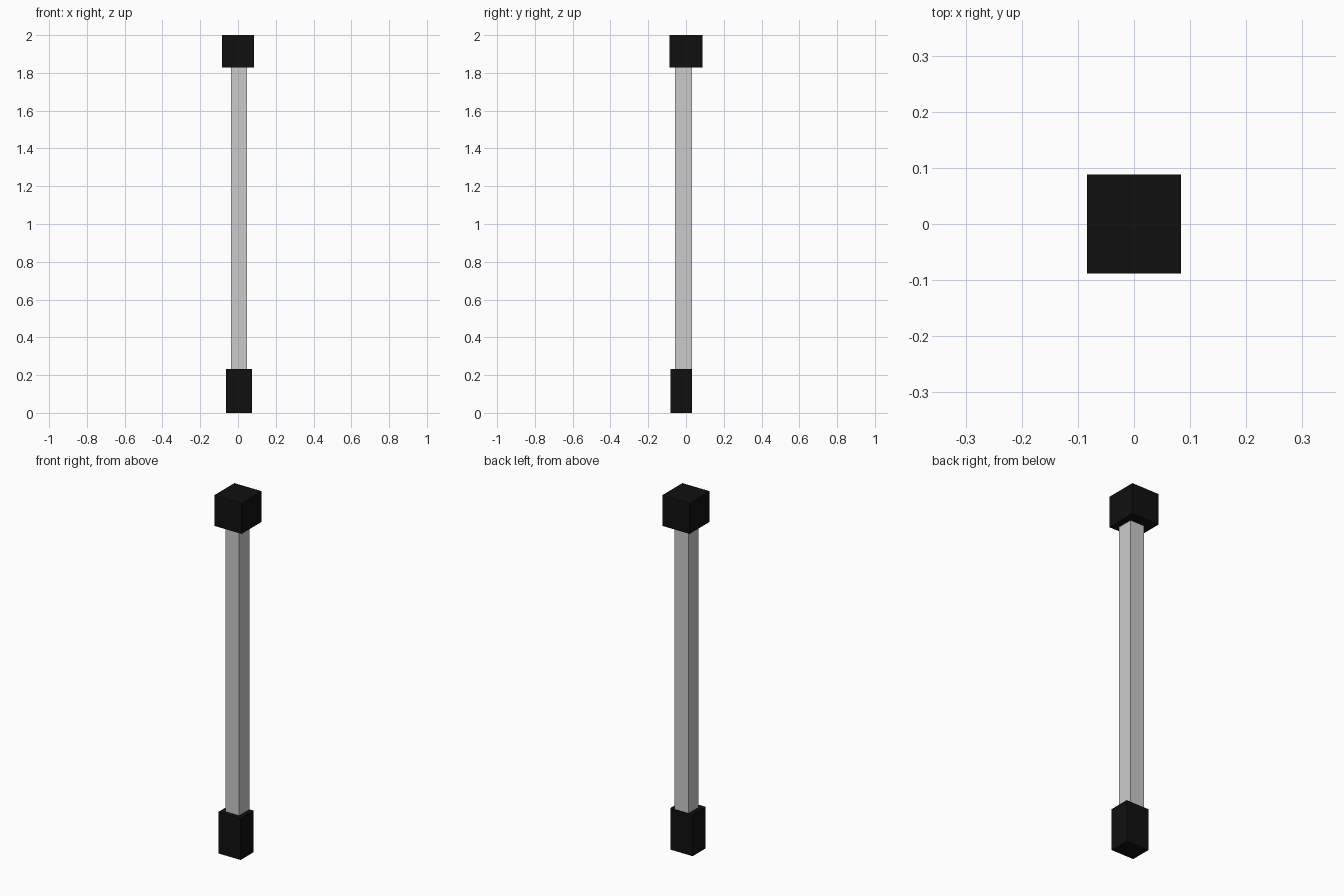
import bpy

if "Cube" in bpy.data.objects:
    bpy.data.objects.remove(bpy.data.objects["Cube"])

black = bpy.data.materials.new("black")
black.diffuse_color = (0.005, 0.005, 0.005, 1)
black.use_nodes = True
black.node_tree.nodes["Principled BSDF"].inputs["Base Color"].default_value = black.diffuse_color


def box(name, x, y, z, material=None):
    """Axis-aligned box from (min, max) ranges."""
    centre = [(a + b) / 2 for a, b in (x, y, z)]
    bpy.ops.mesh.primitive_cube_add(size=1, location=centre)
    ob = bpy.context.object
    ob.name = name
    ob.scale = [b - a for a, b in (x, y, z)]
    bpy.ops.object.transform_apply(location=False, rotation=False, scale=True)
    if material:
        ob.data.materials.append(material)
    return ob


# Square grey shaft between the two end blocks
box("shaft", (-0.038, 0.048), (-0.058, 0.031), (0.231, 1.829))

# Black block at the foot, its back nearly flush with the shaft
box("bottom_block", (-0.064, 0.074), (-0.082, 0.033), (0, 0.232), black)

# Larger black block at the head
box("top_block", (-0.084, 0.084), (-0.088, 0.088), (1.828, 2), black)
